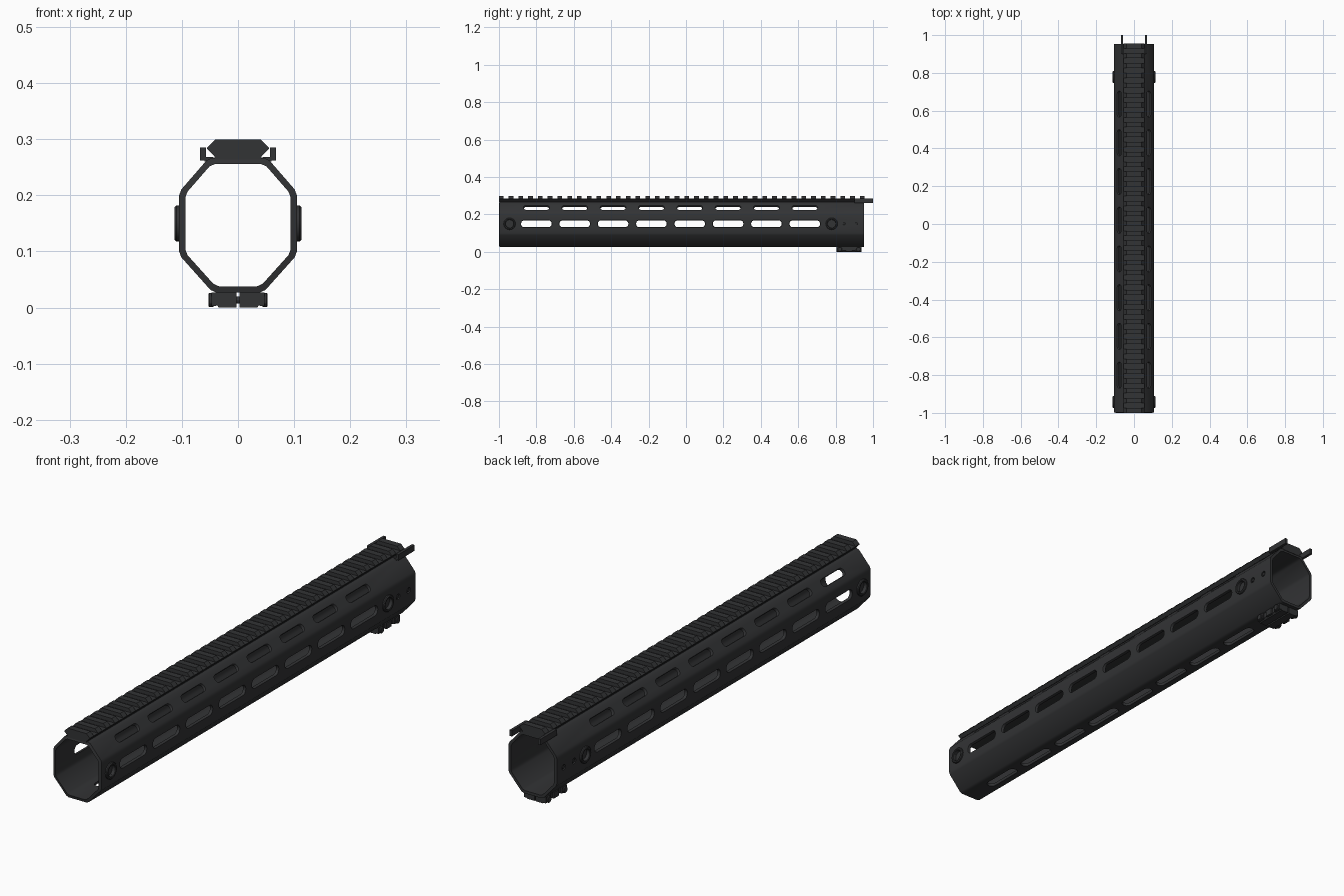
import bpy, bmesh, math
from mathutils import Vector, Matrix

if "Cube" in bpy.data.objects:
    bpy.data.objects.remove(bpy.data.objects["Cube"])

mat = bpy.data.materials.new("dark_metal")
mat.diffuse_color = (0.032, 0.033, 0.035, 1)
mat.use_nodes = True
mat.node_tree.nodes["Principled BSDF"].inputs["Base Color"].default_value = mat.diffuse_color


def finish(name, bm, smooth=False):
    bmesh.ops.recalc_face_normals(bm, faces=bm.faces)
    me = bpy.data.meshes.new(name)
    bm.to_mesh(me)
    bm.free()
    ob = bpy.data.objects.new(name, me)
    bpy.context.collection.objects.link(ob)
    me.materials.append(mat)
    if smooth:
        bpy.context.view_layer.objects.active = ob
        ob.select_set(True)
        bpy.ops.object.shade_smooth_by_angle(angle=math.radians(30))
        ob.select_set(False)
    return ob


def loft(bm, rings, closed=False):
    """Skin equal-length point rings; cap the ends, or join last to first."""
    vs = [[bm.verts.new(p) for p in r] for r in rings]
    n = len(vs[0])
    pairs = list(zip(vs, vs[1:])) + ([(vs[-1], vs[0])] if closed else [])
    for a, b in pairs:
        for i in range(n):
            j = (i + 1) % n
            bm.faces.new((a[i], a[j], b[j], b[i]))
    if not closed:
        bm.faces.new(vs[0])
        bm.faces.new(vs[-1])


def extrude_y(bm, profile, y0, y1):
    loft(bm, [[(x, y, z) for x, z in profile] for y in (y0, y1)])


def box(bm, x0, x1, y0, y1, z0, z1):
    extrude_y(bm, [(x0, z0), (x1, z0), (x1, z1), (x0, z1)], y0, y1)


def stadium(length, width, r, seg=5):
    pts = []
    for k, (sx, sy) in enumerate(((1, 1), (-1, 1), (-1, -1), (1, -1))):
        for i in range(seg + 1):
            a = math.pi / 2 * (k + i / seg)
            pts.append((sx * (length / 2 - r) + r * math.cos(a),
                        sy * (width / 2 - r) + r * math.sin(a)))
    return pts


def round_corners(pts, d):
    out = []
    for i, p in enumerate(pts):
        p = Vector(p)
        for q in (pts[i - 1], pts[(i + 1) % len(pts)]):
            out.append(p + (Vector(q) - p).normalized() * d)
    return out


def slot_cutter(bm, pos, normal, length, width, r):
    """Rounded slot with a flared rim, running along y."""
    n = Vector(normal).normalized()
    u = Vector((0, 1, 0))
    v = n.cross(u)
    rings = []
    for h, off in ((-0.03, 0), (-0.004, 0), (0.004, 0.004)):
        rings.append([Vector(pos) + n * h + u * a + v * b
                      for a, b in stadium(length + 2 * off, width + 2 * off, r + off)])
    loft(bm, rings)


def lathe_x(bm, side, y, z, prof, seg=24):
    """Closed or capped solid of (x, radius) sections around the x direction."""
    loft(bm, [[(side * x, y + r * math.cos(2 * math.pi * i / seg),
                z + r * math.sin(2 * math.pi * i / seg)) for i in range(seg)]
              for x, r in prof])


# octagonal tube
half_out = [(0.052, 0.267), (0.105, 0.206), (0.105, 0.094), (0.045, 0.027)]
half_in = [(0.047, 0.256), (0.094, 0.202), (0.094, 0.098), (0.040, 0.038)]
full = lambda h: round_corners(h + [(-x, z) for x, z in reversed(h)], 0.006)
outer, inner = full(half_out), full(half_in)
bm = bmesh.new()
Y0, Y1 = -1.0, 0.953
loft(bm, [[(x, y, z) for x, z in p] for p, y in
          ((outer, Y0 + 0.003), (outer, Y1), (inner, Y1), (inner, Y0))], closed=True)
tube = finish("handguard_tube", bm)

# slots and side sockets are cut out of the tube
bm = bmesh.new()
for i in range(8):
    y = -0.8 + 0.205 * i
    slot_cutter(bm, (0, y, 0.027), (0, 0, -1), 0.16, 0.034, 0.0165)
    for s in (-1, 1):
        slot_cutter(bm, (s * 0.105, y, 0.15), (s, 0, 0), 0.163, 0.036, 0.0165)
        slot_cutter(bm, (s * 0.0785, y, 0.2365), (s * 0.061, 0, 0.053), 0.135, 0.028, 0.0135)
for s in (-1, 1):
    for y in (-0.943, 0.779):
        lathe_x(bm, s, y, 0.15, [(0.098, 0.022), (0.12, 0.022)])
    for y in (0.845, 0.91):
        lathe_x(bm, s, y, 0.15, [(0.098, 0.011), (0.12, 0.011)], 16)
cutter = finish("slot_cutter", bm)
cutter.hide_render = True
mod = tube.modifiers.new("slots", "BOOLEAN")
mod.object = cutter
mod.operation = "DIFFERENCE"
mod.solver = "EXACT"
bpy.context.view_layer.objects.active = tube
tube.select_set(True)
bpy.ops.object.modifier_apply(modifier="slots")
bpy.ops.object.shade_smooth_by_angle(angle=math.radians(30))
tube.select_set(False)
bpy.data.objects.remove(cutter)

# raised socket rings and small screws on both sides
bm = bmesh.new()
for s in (-1, 1):
    for y in (-0.943, 0.779):
        prof = [(0.102, 0.032), (0.110, 0.032), (0.113, 0.029), (0.113, 0.024),
                (0.111, 0.022), (0.102, 0.022)]
        loft(bm, [[(s * x, y + r * math.cos(math.pi * i / 14),
                    0.15 + r * math.sin(math.pi * i / 14)) for i in range(28)]
                  for x, r in prof], closed=True)
finish("socket_rings", bm, True)
bm = bmesh.new()
for s in (-1, 1):
    for y in (0.845, 0.91):
        lathe_x(bm, s, y, 0.15, [(0.096, 0.007), (0.103, 0.007), (0.104, 0.006)], 12)
finish("side_screws", bm, True)

# top rail: continuous base with chamfered teeth
bm = bmesh.new()
R0, R1 = -1.0, 0.955
base = [(0.042, 0.264), (0.042, 0.270), (0.0555, 0.2835), (0.0555, 0.285)]
extrude_y(bm, base + [(-x, z) for x, z in reversed(base)], R0, R1)
tooth = [(0.0555, 0.2845), (0.041, 0.2995)]
teeth, width = 38, 0.025
for i in range(teeth):
    y = R0 + (R1 - R0 - width) * i / (teeth - 1)
    extrude_y(bm, tooth + [(-x, z) for x, z in reversed(tooth)], y, y + width)
finish("top_rail", bm)

# rear alignment prongs beside the rail
bm = bmesh.new()
for s in (-1, 1):
    box(bm, s * 0.057, s * 0.068, 0.90, 1.0, 0.262, 0.285)
    box(bm, s * 0.044, s * 0.060, 0.90, 0.95, 0.260, 0.268)
finish("rear_prongs", bm)

# split clamp under the rear end
bm = bmesh.new()
half = [(0.003, 0.030), (0.003, 0.001), (0.034, 0.001), (0.040, 0.008), (0.040, 0.030)]
for s in (-1, 1):
    prof = [(s * x, z) for x, z in half]
    extrude_y(bm, prof, 0.805, 0.938)
    for y in (0.822, 0.872, 0.922):
        box(bm, s * 0.038, s * 0.047, y - 0.016, y + 0.016, 0.004, 0.028)
finish("clamp_blocks", bm)

# clamp bolts across the split
bm = bmesh.new()
for y in (0.822, 0.922):
    lathe_x(bm, 1, y, 0.0145, [(-0.046, 0.006), (0.046, 0.006)], 12)
    for s in (-1, 1):
        lathe_x(bm, s, y, 0.0145, [(0.044, 0.0125), (0.051, 0.0125), (0.053, 0.0105)], 12)
finish("clamp_bolts", bm, True)

# set the clamp on the ground plane
for n in ("clamp_blocks", "clamp_bolts"):
    bpy.data.objects[n].location.z = -0.001
